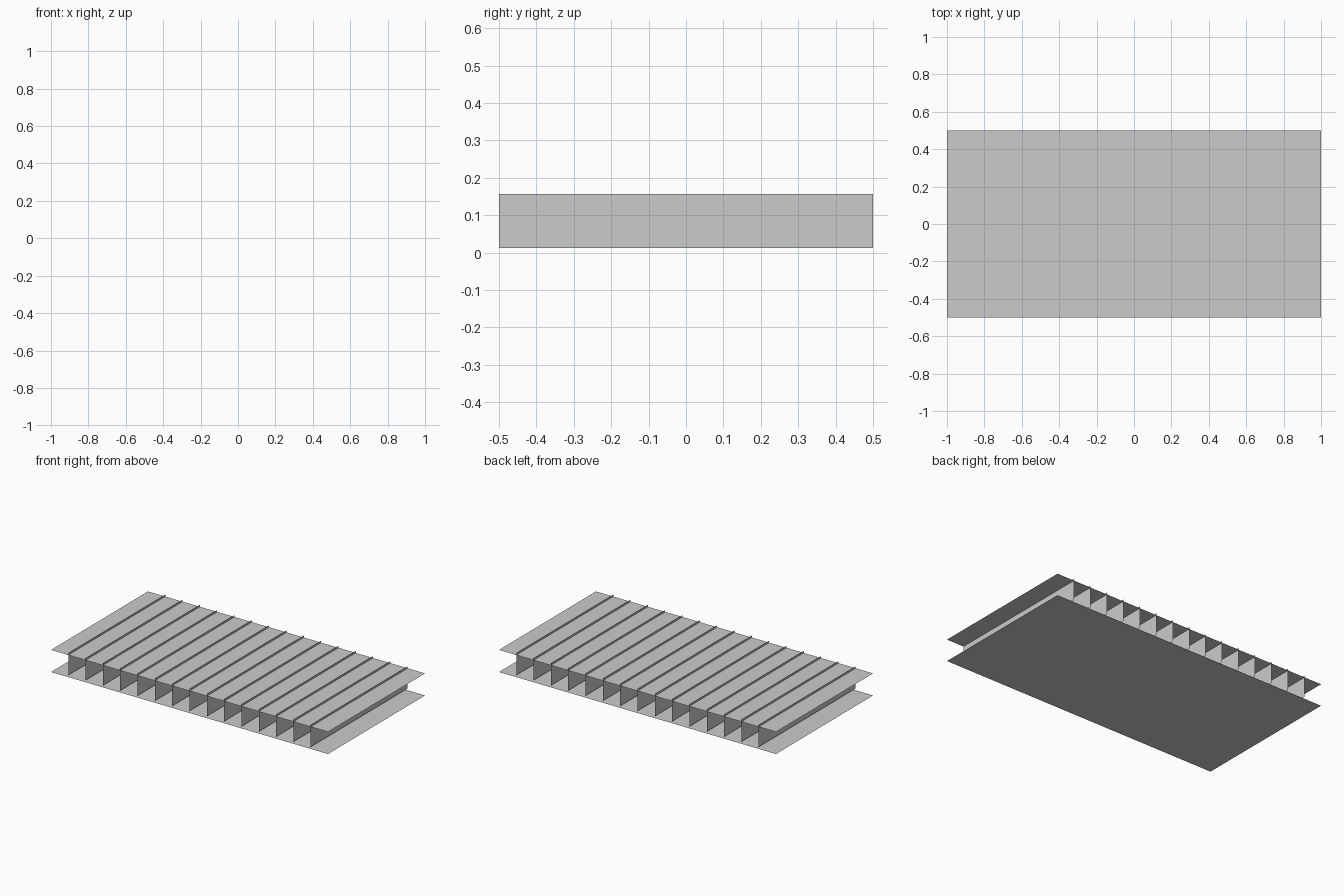
import bpy
import math

if "Cube" in bpy.data.objects:
    bpy.data.objects.remove(bpy.data.objects["Cube"])

GAP = 0.144      # distance between the two sheets
LIFT = 0.0125    # ribs sit slightly high and poke through the top sheet
PITCH = 0.125    # rib spacing


def sheet(name, location, size_x, size_y, rot_y=0.0):
    """Single flat quad of zero thickness."""
    bpy.ops.mesh.primitive_plane_add(size=1, location=location)
    ob = bpy.context.object
    ob.name = name
    ob.scale = (size_x, size_y, 1)
    ob.rotation_euler = (0, rot_y, 0)
    return ob


# Bottom and top skins
sheet("bottom_panel", (0, 0, 0), 2, 1)
sheet("top_panel", (0, 0, GAP), 2, 1)

# Upright ribs between the skins
for i in range(-7, 8):
    sheet(f"rib_{i + 8:02d}", (i * PITCH, 0, LIFT + GAP / 2), GAP, 1, math.pi / 2)
